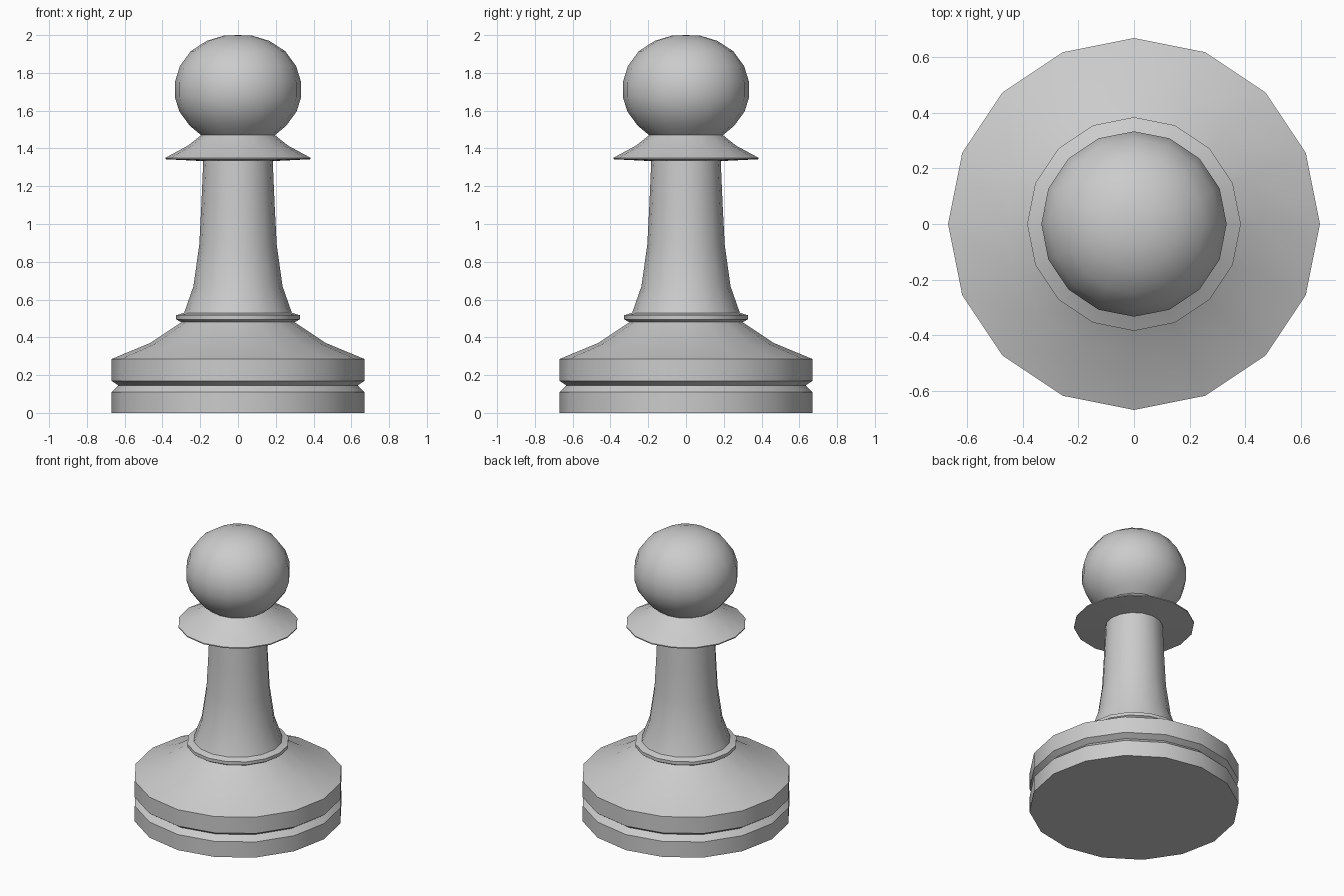
import bpy, bmesh, math

if "Cube" in bpy.data.objects:
    bpy.data.objects.remove(bpy.data.objects["Cube"])

SIDES = 16


def lathe(name, profile):
    """Revolve (radius, z) points, listed bottom to top, around the z axis."""
    bm = bmesh.new()
    rings = []
    for r, z in profile:
        if r == 0:
            rings.append([bm.verts.new((0, 0, z))] * SIDES)
        else:
            rings.append([bm.verts.new((r * math.cos(math.tau * i / SIDES),
                                        r * math.sin(math.tau * i / SIDES), z))
                          for i in range(SIDES)])
    for low, high in zip(rings, rings[1:]):
        for i in range(SIDES):
            j = (i + 1) % SIDES
            corners = [low[i], low[j], high[j], high[i]]
            bm.faces.new(list(dict.fromkeys(corners)))
    bmesh.ops.recalc_face_normals(bm, faces=bm.faces)
    # open parts: make sure the outside faces outward
    widest = max(bm.faces, key=lambda f: f.normal.xy.length)
    if widest.normal.xy.dot(widest.calc_center_median().xy) < 0:
        bmesh.ops.reverse_faces(bm, faces=bm.faces)
    mesh = bpy.data.meshes.new(name)
    bm.to_mesh(mesh)
    bm.free()
    obj = bpy.data.objects.new(name, mesh)
    bpy.context.collection.objects.link(obj)
    bpy.ops.object.select_all(action='DESELECT')
    obj.select_set(True)
    bpy.context.view_layer.objects.active = obj
    bpy.ops.object.shade_smooth_by_angle(angle=math.radians(32))
    return obj


# Grooved foot with sloping shoulder
lathe("base", [(0, 0), (0.67, 0), (0.67, 0.11), (0.633, 0.145), (0.67, 0.17),
               (0.67, 0.285), (0.465, 0.37), (0.30, 0.48)])

# Small bead between the base and stem
lathe("stem_ring", [(0.30, 0.48), (0.327, 0.495), (0.327, 0.517), (0.285, 0.53)])

# Concave tapering stem
lathe("stem", [(0.285, 0.53), (0.236, 0.67), (0.205, 0.89), (0.194, 1.1), (0.184, 1.333)])

# Thin-edged flared collar
lathe("collar", [(0.184, 1.333), (0.385, 1.343), (0.385, 1.35), (0.265, 1.415),
                 (0.195, 1.47)])

# Slightly flattened ball head
lathe("head", [(0.195, 1.47), (0.255, 1.52), (0.31, 1.595), (0.334, 1.67),
               (0.334, 1.752), (0.308, 1.835), (0.25, 1.915), (0.165, 1.97),
               (0.075, 1.997), (0, 2.0)])
